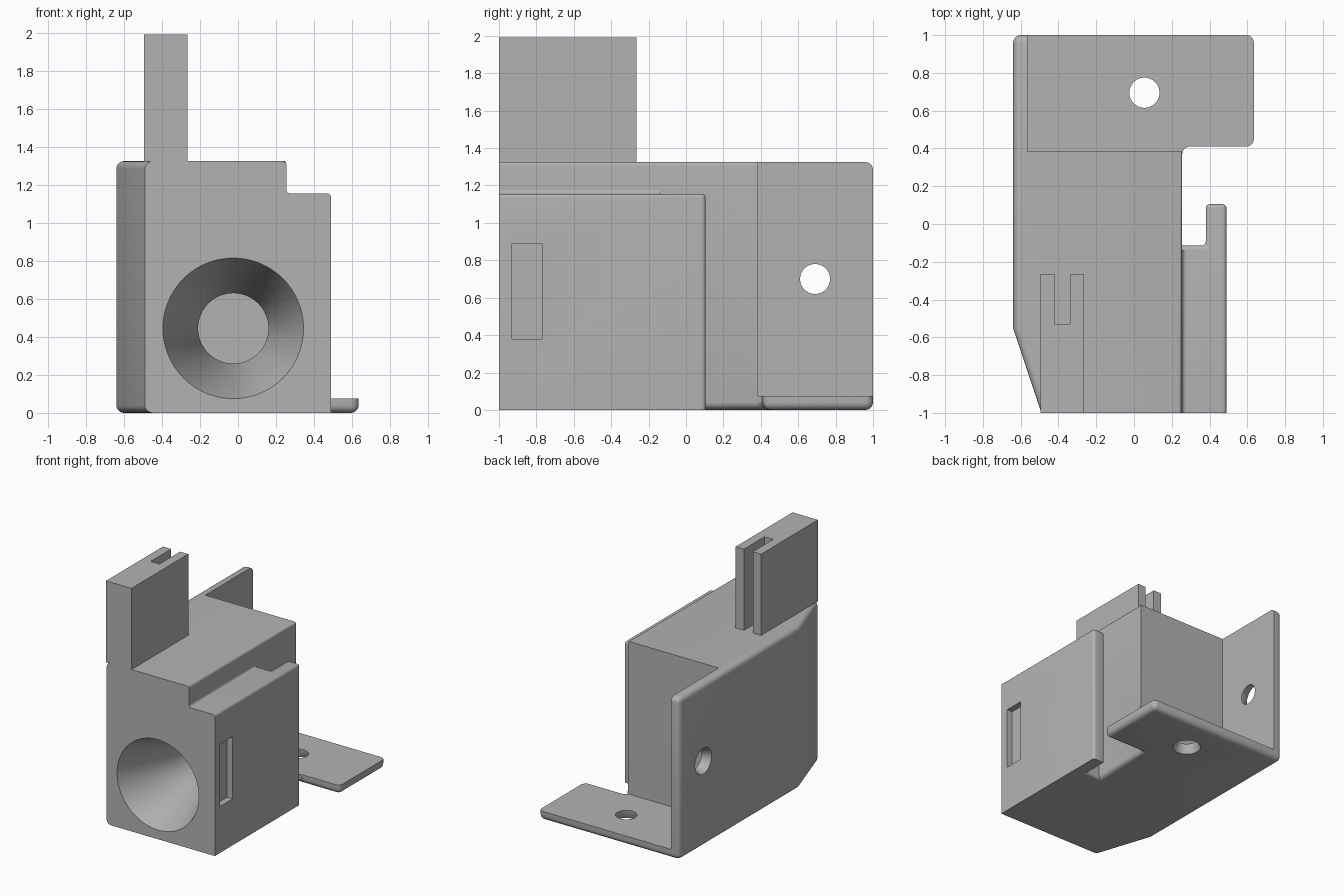
import bpy, bmesh, math
from mathutils import Vector, Matrix

if "Cube" in bpy.data.objects:
    bpy.data.objects.remove(bpy.data.objects["Cube"], do_unlink=True)

GREY = (0.45, 0.45, 0.45, 1)
mat = bpy.data.materials.new("plain grey")
mat.use_nodes = True
mat.diffuse_color = GREY
mat.node_tree.nodes["Principled BSDF"].inputs["Base Color"].default_value = GREY


def finish(bm, name):
    bmesh.ops.recalc_face_normals(bm, faces=bm.faces)
    mesh = bpy.data.meshes.new(name)
    bm.to_mesh(mesh)
    bm.free()
    mesh.materials.append(mat)
    ob = bpy.data.objects.new(name, mesh)
    bpy.context.collection.objects.link(ob)
    return ob


def prism(name, outline, z0, z1, rounds=()):
    """Extrude a plan outline; rounds = [(radius, rule on edge middle and direction)]."""
    bm = bmesh.new()
    face = bm.faces.new([bm.verts.new((x, y, z0)) for x, y in outline])
    new = bmesh.ops.extrude_face_region(bm, geom=[face])["geom"]
    bmesh.ops.translate(bm, vec=(0, 0, z1 - z0),
                        verts=[v for v in new if isinstance(v, bmesh.types.BMVert)])
    bmesh.ops.recalc_face_normals(bm, faces=bm.faces)
    for radius, rule in rounds:
        edges = []
        for e in bm.edges:
            a, b = (v.co for v in e.verts)
            if rule((a + b) / 2, abs(a.z - b.z) > 0.1):
                edges.append(e)
        bmesh.ops.bevel(bm, geom=edges, offset=radius, segments=5, profile=0.5,
                        affect='EDGES', clamp_overlap=True)
    return finish(bm, name)


def box(name, x0, x1, y0, y1, z0, z1):
    return prism(name, [(x0, y0), (x1, y0), (x1, y1), (x0, y1)], z0, z1)


def lathe(name, profile, origin, axis):
    """Closed solid of revolution from (radius, distance) rings along an axis."""
    bm = bmesh.new()
    n = 64
    rings = [[bm.verts.new((r * math.cos(2 * math.pi * i / n),
                            r * math.sin(2 * math.pi * i / n), d)) for i in range(n)]
             for r, d in profile]
    for lo, hi in zip(rings, rings[1:]):
        for i in range(n):
            j = (i + 1) % n
            bm.faces.new((lo[i], lo[j], hi[j], hi[i]))
    bm.faces.new(rings[0])
    bm.faces.new(rings[-1])
    turn = Vector((0, 0, 1)).rotation_difference(Vector(axis)).to_matrix().to_4x4()
    bm.transform(Matrix.Translation(origin) @ turn)
    return finish(bm, name)


def combine(target, other, operation):
    mod = target.modifiers.new(operation.lower(), 'BOOLEAN')
    mod.operation = operation
    mod.solver = 'EXACT'
    mod.object = other
    other.hide_render = True
    bpy.context.view_layer.objects.active = target
    bpy.ops.object.modifier_apply(modifier=mod.name)
    bpy.data.objects.remove(other, do_unlink=True)


TOP, STEP, FLOOR = 1.325, 1.155, 0.075


# Main housing with its rounded outer edges
def housing_edge(m, vertical):
    if m.y < -0.99:
        return False
    if vertical:
        return m.y > 0.4
    return not (m.z > 1 and abs(m.x - 0.255) < 0.01)


housing = prism("housing",
                [(-0.49, -1), (0.255, -1), (0.255, 0.41), (0.635, 0.41),
                 (0.635, 1), (-0.64, 1), (-0.64, -0.55)], 0, TOP,
                [(0.04, housing_edge),
                 (0.02, lambda m, v: not v and m.z > TOP - 0.01
                  and abs(m.x - 0.255) < 0.01)])

# Open rear corner, leaving the mounting wall and floor plate
combine(housing, box("rear_cutter", -0.565, 1, 0.385, 1.2, FLOOR, 1.6), 'DIFFERENCE')


# Lower side shelf with its projecting tab
def shelf_edge(m, vertical):
    if m.y < -0.99 or m.x < 0.16:
        return False
    if vertical:
        return True
    return m.z > 1 or (m.y > -0.2 and m.x < 0.4)


shelf = prism("side_shelf",
              [(0.15, -1), (0.49, -1), (0.49, 0.105), (0.38, 0.105),
               (0.38, -0.115), (0.15, -0.115)], 0, STEP, [(0.022, shelf_edge)])
combine(housing, shelf, 'UNION')

# Shallow slot in the shelf side
combine(housing, box("slot_cutter", 0.44, 0.6, -0.93, -0.77, 0.38, 0.89), 'DIFFERENCE')

# Front funnel leading into a blind bore
funnel = [(0.3739, -0.01), (0.185, 0.48), (0.185, 1.3)]
combine(housing, lathe("funnel_cutter", funnel, (-0.025, -1, 0.445), (0, 1, 0)), 'DIFFERENCE')

# Countersunk screw holes in the wall and the floor plate
screw = [(0.115, -0.02), (0.08, 0.06), (0.08, 0.15)]
for origin, axis in (((-0.64, 0.69, 0.7), (1, 0, 0)), ((0.055, 0.695, 0), (0, 0, 1))):
    combine(housing, lathe("screw_cutter", screw, origin, axis), 'DIFFERENCE')

# Slotted post on top
post = prism("top_post",
             [(-0.495, -1), (-0.265, -1), (-0.265, -0.265), (-0.34, -0.265),
              (-0.34, -0.53), (-0.42, -0.53), (-0.42, -0.265), (-0.495, -0.265)],
             TOP - 0.002, 1.99)

# Small fillet where the shelf meets the housing
bm = bmesh.new()
curve = [(0.25, STEP - 0.005)]
for i in range(6):
    t = i * math.pi / 10
    curve.append((0.275 - 0.02 * math.sin(t), STEP + 0.02 - 0.02 * math.cos(t)))
ends = [[bm.verts.new((x, y, z)) for x, z in curve] for y in (-0.9995, -0.14)]
for ring in ends:
    bm.faces.new(ring)
for i in range(len(curve)):
    j = (i + 1) % len(curve)
    bm.faces.new((ends[0][i], ends[0][j], ends[1][j], ends[1][i]))
fillet = finish(bm, "step_fillet")

# Smooth rounds, keep hard edges
bpy.ops.object.select_all(action='DESELECT')
for ob in (housing, post, fillet):
    ob.select_set(True)
bpy.context.view_layer.objects.active = housing
bpy.ops.object.shade_smooth_by_angle(angle=math.radians(25))
